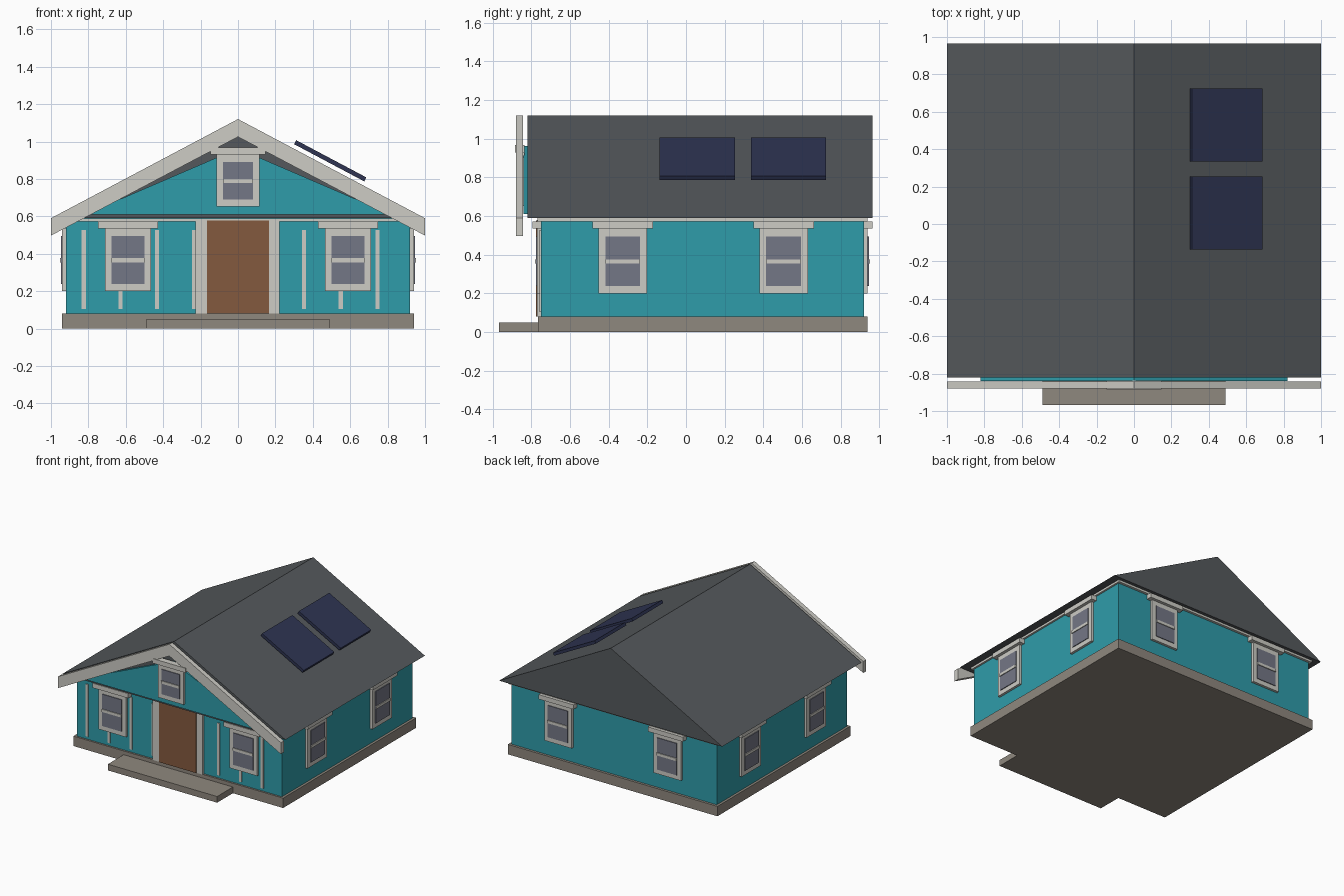
import bpy, math
from mathutils import Matrix, Vector

if "Cube" in bpy.data.objects:
    bpy.data.objects.remove(bpy.data.objects["Cube"])


def material(name, rgb):
    lin = [((c / 255 + 0.055) / 1.055) ** 2.4 for c in rgb]
    m = bpy.data.materials.new(name)
    m.diffuse_color = (*lin, 1)
    m.use_nodes = True
    m.node_tree.nodes["Principled BSDF"].inputs["Base Color"].default_value = m.diffuse_color
    return m


TEAL = material("teal siding", (47, 156, 170))
TRIM = material("off white trim", (205, 204, 197))
ROOF = material("slate roof", (85, 89, 92))
STONE = material("stone base", (143, 136, 126))
WOOD = material("brown door", (132, 90, 62))
GLASS = material("grey glass", (116, 119, 134))
SOLAR = material("navy solar panel", (46, 52, 82))


def mesh_object(name, verts, faces, mat):
    me = bpy.data.meshes.new(name)
    me.from_pydata(verts, [], faces)
    me.materials.append(mat)
    ob = bpy.data.objects.new(name, me)
    bpy.context.collection.objects.link(ob)
    return ob


def box(name, x0, x1, y0, y1, z0, z1, mat):
    v = [(x, y, z) for z in (z0, z1) for x, y in ((x0, y0), (x1, y0), (x1, y1), (x0, y1))]
    f = [(3, 2, 1, 0), (4, 5, 6, 7)] + [(i, (i + 1) % 4, (i + 1) % 4 + 4, i + 4) for i in range(4)]
    return mesh_object(name, v, f, mat)


def prism(name, profile, y0, y1, mat):
    """Extrude an x-z outline (counter-clockwise from the front) along y."""
    n = len(profile)
    v = [(x, y, z) for y in (y0, y1) for x, z in profile]
    f = [tuple(range(n)), tuple(range(2 * n - 1, n - 1, -1))]
    f += [(i, i + n, (i + 1) % n + n, (i + 1) % n) for i in range(n)]
    return mesh_object(name, v, f, mat)


def window(name, place, angle, hw, z0, z1, head):
    """Window built facing -y, turned by angle and moved to place."""
    mid = (z0 + 0.035 + z1 - 0.04) / 2
    parts = [
        box(name + "_frame", -hw, hw, -0.02, 0.004, z0, z1, TRIM),
        box(name + "_glass", -hw + 0.035, hw - 0.035, -0.026, -0.018, z0 + 0.037, z1 - 0.04, GLASS),
        box(name + "_bar", -hw + 0.035, hw - 0.035, -0.032, -0.018, mid - 0.011, mid + 0.011, TRIM),
        box(name + "_header", -head, head, -0.045, 0.004, z1, z1 + 0.037, TRIM),
    ]
    for p in parts:
        p.data.transform(Matrix.Translation(place) @ Matrix.Rotation(angle, 4, 'Z'))


# Base, step and walls
box("foundation", -0.94, 0.94, -0.765, 0.94, 0, 0.08, STONE)
box("front_step", -0.49, 0.49, -0.967, -0.765, 0, 0.05, STONE)
box("walls", -0.92, 0.92, -0.75, 0.92, 0.08, 0.59, TEAL)
box("top_trim", -0.935, 0.935, -0.768, 0.94, 0.572, 0.589, TRIM)

# Roof, front gable plate and barge boards
prism("roof", [(-1, 0.59), (1, 0.59), (0, 1.12)], -0.82, 0.965, ROOF)
prism("gable_siding", [(-0.82, 0.61), (0.82, 0.61), (0, 0.963)], -0.84, -0.82, TEAL)
prism("barge_board", [(-1, 0.497), (0, 1.025), (1, 0.497), (1, 0.59), (0, 1.12), (-1, 0.59)],
      -0.88, -0.842, TRIM)

# Solar panels parallel to the right roof slope
for i, y in enumerate((0.058, 0.53)):
    panel = box(f"solar_panel_{i + 1}", -0.2125, 0.2125, -0.195, 0.195, -0.012, 0.012, SOLAR)
    panel.data.transform(Matrix.Translation((0.493, y, 0.897)) @ Matrix.Rotation(math.atan(0.53), 4, 'Y'))

# Door and its side trims
box("door", -0.167, 0.167, -0.775, -0.745, 0.08, 0.577, WOOD)
for n, x0, x1 in (("left", -0.227, -0.167), ("right", 0.167, 0.222)):
    box(f"door_trim_{n}", x0, x1, -0.77, -0.745, 0.08, 0.58, TRIM)

# Evenly spaced battens on the front wall
for i in (0, 1, 2, 3, 6, 7, 8):
    x = -0.825 + 0.1963 * i
    box(f"batten_{i}", x - 0.011, x + 0.011, -0.758, -0.745, 0.105, 0.527, TRIM)

# Windows on every side and in the gable
for n, s in (("left", -1), ("right", 1)):
    window(f"front_window_{n}", Vector((s * 0.588, -0.75, 0)), 0, 0.123, 0.2, 0.535, 0.16)
    window(f"back_window_{n}", Vector((s * 0.49, 0.92, 0)), math.pi, 0.123, 0.2, 0.535, 0.157)
    for k, y in (("fore", -0.327), ("aft", 0.505)):
        window(f"{n}_window_{k}", Vector((s * 0.92, y, 0)), s * math.pi / 2, 0.125, 0.2, 0.535, 0.157)
window("gable_window", Vector((0, -0.84, 0)), 0, 0.115, 0.652, 0.93, 0.148)
